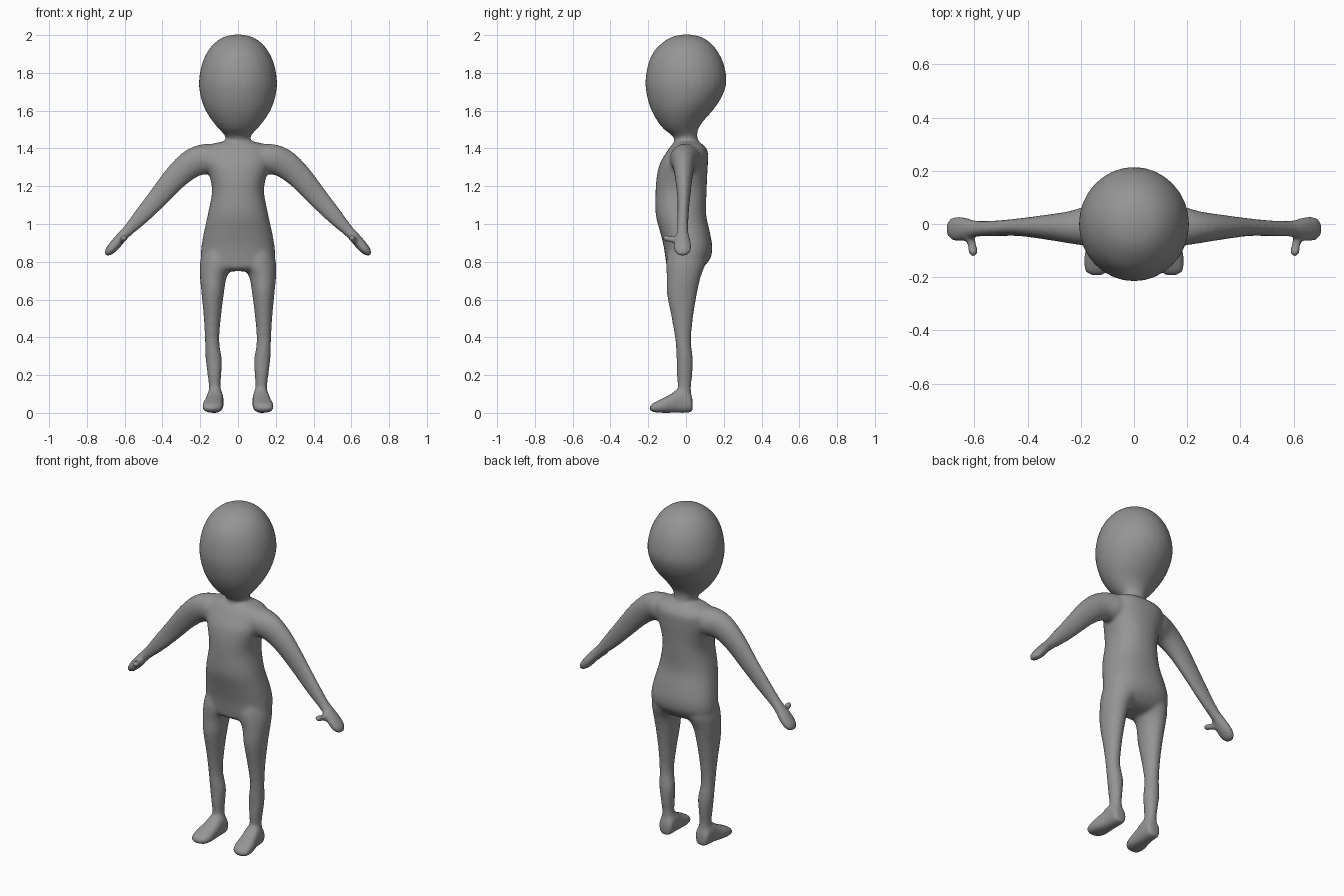
import bpy, bmesh, math
from mathutils import Vector

SIDES = 32
STEPS = 5
bm = bmesh.new()


def spline(rows):
    """Resample rows of numbers with a Catmull-Rom curve."""
    out = []
    for i in range(len(rows) - 1):
        p0, p1 = rows[max(i - 1, 0)], rows[i]
        p2, p3 = rows[i + 1], rows[min(i + 2, len(rows) - 1)]
        for s in range(STEPS):
            t = s / STEPS
            out.append([0.5 * (2 * b + (c - a) * t + (2 * a - 5 * b + 4 * c - d) * t * t
                               + (3 * b - a - 3 * c + d) * t ** 3)
                        for a, b, c, d in zip(p0, p1, p2, p3)])
    out.append(list(rows[-1]))
    return out


def loft(rings, power=2.0):
    """Skin rings given as (centre, half axis u, half axis v)."""
    loops = []
    for c, u, v in rings:
        loop = []
        for k in range(SIDES):
            a = 2 * math.pi * k / SIDES
            ca, sa = math.cos(a), math.sin(a)
            e = 2 / power
            loop.append(bm.verts.new(c + u * math.copysign(abs(ca) ** e, ca)
                                     + v * math.copysign(abs(sa) ** e, sa)))
        loops.append(loop)
    for a, b in zip(loops, loops[1:]):
        for k in range(SIDES):
            n = (k + 1) % SIDES
            bm.faces.new((a[k], a[n], b[n], b[k]))
    bm.faces.new(loops[0][::-1])
    bm.faces.new(loops[-1])


def upright(rows, side=1, power=2.0):
    """Rows: z, centre x, half width, front y, back y."""
    loft([(Vector((side * x, (f + b) / 2, z)), Vector((max(w, .004), 0, 0)),
           Vector((0, max((b - f) / 2, .004), 0)))
          for z, x, w, f, b in spline(rows)], power)


def limb(rows, side):
    """Rows: x, y, z, half thickness, half depth in y; runs in the xz plane."""
    pts = spline(rows)
    rings = []
    for i, (x, y, z, r, d) in enumerate(pts):
        p, q = pts[max(i - 1, 0)], pts[min(i + 1, len(pts) - 1)]
        t = Vector((q[0] - p[0], 0, q[2] - p[2])).normalized()
        rings.append((Vector((side * x, y, z)),
                      Vector((side * -t.z, 0, t.x)) * max(r, .004),
                      Vector((0, max(d, .004), 0))))
    loft(rings)


def forward(rows, side, power):
    """Rows: y, centre x, half width, bottom z, top z."""
    loft([(Vector((side * x, y, (lo + hi) / 2)), Vector((max(w, .004), 0, 0)),
           Vector((0, 0, max((hi - lo) / 2, .004))))
          for y, x, w, lo, hi in spline(rows)], power)


# Egg-shaped head and neck
upright([(2.003, 0, .02, -.02, .025), (1.99, 0, .075, -.075, .08),
         (1.96, 0, .122, -.125, .128), (1.91, 0, .163, -.172, .17),
         (1.84, 0, .193, -.202, .202), (1.75, 0, .207, -.215, .214),
         (1.67, 0, .197, -.205, .188), (1.60, 0, .171, -.182, .140),
         (1.54, 0, .132, -.148, .088), (1.50, 0, .098, -.115, .064),
         (1.475, 0, .075, -.082, .060), (1.45, 0, .064, -.062, .062),
         (1.41, 0, .075, -.066, .075), (1.34, 0, .08, -.07, .08)])

# Torso
upright([(1.437, 0, .08, -.05, .06), (1.42, 0, .145, -.075, .09),
         (1.385, 0, .172, -.100, .115), (1.32, 0, .172, -.138, .116),
         (1.25, 0, .150, -.155, .112), (1.17, 0, .138, -.161, .109),
         (1.05, 0, .160, -.160, .107), (.95, 0, .182, -.135, .128),
         (.88, 0, .194, -.118, .139), (.82, 0, .197, -.109, .130),
         (.77, 0, .185, -.10, .09), (.75, 0, .13, -.07, .05)], power=2.25)

for side in (-1, 1):
    # Leg
    upright([(.87, .110, .07, -.09, .09), (.80, .110, .090, -.105, .105),
             (.72, .130, .071, -.102, .078), (.63, .134, .059, -.101, .058),
             (.50, .136, .045, -.076, .037), (.38, .137, .038, -.056, .027),
             (.28, .128, .043, -.050, .037), (.20, .125, .036, -.049, .033),
             (.14, .123, .032, -.044, .027), (.09, .121, .037, -.048, .029),
             (.04, .120, .038, -.050, .030)], side)

    # Foot
    forward([(.036, .120, .022, .012, .06), (.026, .120, .040, .003, .10),
             (-.01, .121, .044, 0, .128), (-.045, .123, .046, 0, .125),
             (-.08, .127, .050, 0, .100), (-.12, .132, .055, 0, .079),
             (-.155, .135, .054, .002, .062), (-.18, .139, .043, .006, .048),
             (-.194, .141, .018, .016, .034)], side, 2.5)

    # Arm and mitten hand
    limb([(.08, .0, 1.345, .07, .085), (.16, -.005, 1.345, .080, .080),
          (.235, -.012, 1.325, .077, .062), (.32, -.012, 1.257, .067, .048),
          (.425, -.012, 1.138, .055, .034), (.51, -.016, 1.042, .044, .030),
          (.58, -.018, .968, .031, .030), (.617, -.018, .930, .029, .037),
          (.65, -.018, .891, .029, .047), (.678, -.018, .860, .025, .045),
          (.695, -.018, .842, .016, .030), (.702, -.018, .834, .005, .01)], side)

    # Thumb
    forward([(-.02, .63, .022, .885, .930), (-.055, .617, .020, .893, .933),
             (-.085, .607, .018, .902, .938), (-.11, .605, .018, .908, .942),
             (-.122, .605, .010, .916, .936)], side, 2.0)

# Fuse the parts into one smooth skin
bmesh.ops.recalc_face_normals(bm, faces=bm.faces)
mesh = bpy.data.meshes.new("body")
bm.to_mesh(mesh)
bm.free()
body = bpy.data.objects.new("body", mesh)
bpy.context.collection.objects.link(body)
bpy.context.view_layer.objects.active = body
body.select_set(True)

remesh = body.modifiers.new("fuse", 'REMESH')
remesh.mode = 'VOXEL'
remesh.voxel_size = .010
soften = body.modifiers.new("soften", 'SMOOTH')
soften.factor = .5
soften.iterations = 8
for name in ("fuse", "soften"):
    bpy.ops.object.modifier_apply(modifier=name)
bpy.ops.object.shade_smooth()

# Plain grey skin
grey = bpy.data.materials.new("grey")
grey.diffuse_color = (.3, .3, .3, 1)
body.data.materials.clear()
body.data.materials.append(grey)
